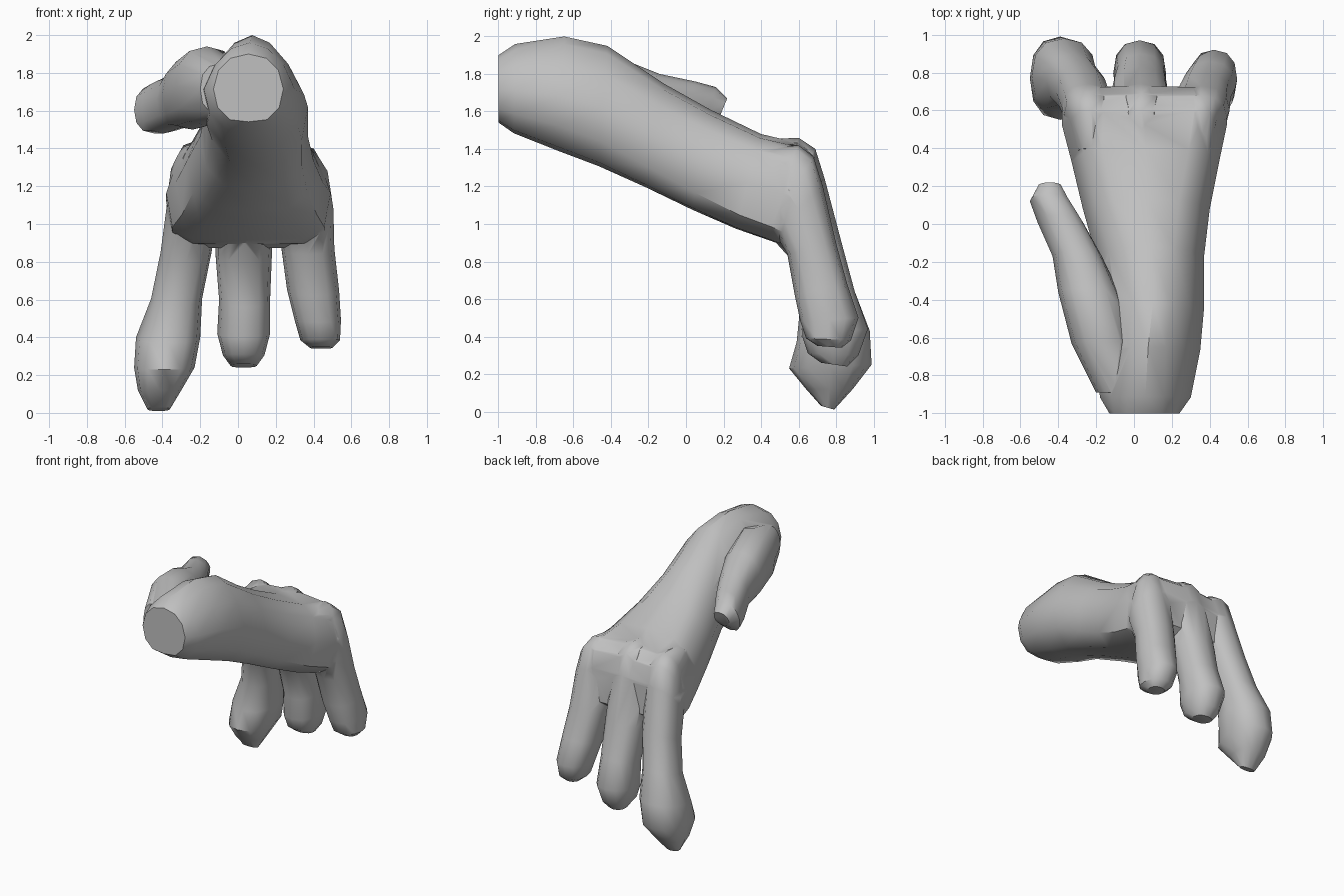
import bpy, bmesh, math
from mathutils import Vector

skin = bpy.data.materials.new("light grey")
skin.diffuse_color = (0.53, 0.53, 0.53, 1)


def loft(name, rings, sides=12, groove=0.0):
    """Skin rings given as (outer y, outer z, inner y, inner z, left x, right x,
    optional squareness power, optional narrowing of the outer half)."""
    bm = bmesh.new()
    loops = []
    for ya, za, yb, zb, xl, xr, *extra in rings:
        power, taper = extra if extra else (0.85, 0.0)
        outer, inner = Vector((0, ya, za)), Vector((0, yb, zb))
        mid, half = (outer + inner) / 2, (outer - inner) / 2
        loop = []
        for i in range(sides):
            a = 2 * math.pi * i / sides
            c, s = (math.copysign(abs(f) ** power, f) for f in (math.cos(a), math.sin(a)))
            if s < -0.95:
                s += groove
            p = mid + half * s
            p.x = (xl + xr) / 2 + c * (1 - taper * max(s, 0)) * (xr - xl) / 2
            loop.append(bm.verts.new(p))
        loops.append(loop)
    for a, b in zip(loops, loops[1:]):
        for i in range(sides):
            j = (i + 1) % sides
            bm.faces.new((a[i], a[j], b[j], b[i]))
    bm.faces.new(loops[0])
    bm.faces.new(loops[-1])
    bmesh.ops.recalc_face_normals(bm, faces=bm.faces)
    mesh = bpy.data.meshes.new(name)
    bm.to_mesh(mesh)
    bm.free()
    mesh.materials.append(skin)
    ob = bpy.data.objects.new(name, mesh)
    bpy.context.collection.objects.link(ob)
    return ob


# Wrist, back of the hand and knuckle block
hand = loft("hand", [
    (-1.00, 1.90, -1.00, 1.53, -0.13, 0.24, 0.90, 0.05),
    (-0.91, 1.96, -0.92, 1.47, -0.18, 0.30, 0.95, 0.25),
    (-0.65, 2.00, -0.68, 1.37, -0.20, 0.35, 0.95, 0.40),
    (-0.42, 1.95, -0.47, 1.29, -0.17, 0.37, 0.90, 0.35),
    (-0.12, 1.75, -0.22, 1.18, -0.20, 0.37, 0.80, 0.25),
    (0.13, 1.61, 0.03, 1.06, -0.27, 0.40, 0.70, 0.18),
    (0.40, 1.48, 0.26, 0.96, -0.33, 0.45, 0.60, 0.12),
    (0.61, 1.43, 0.43, 0.90, -0.38, 0.49, 0.55, 0.10),
    (0.69, 1.36, 0.49, 0.88, -0.38, 0.49, 0.55, 0.10),
    (0.73, 1.24, 0.53, 0.88, -0.36, 0.47, 0.55, 0.10),
    (0.73, 0.98, 0.58, 0.87, -0.34, 0.44, 0.60, 0.0)], groove=0.06)

# Three fingers, from inside the knuckles to the tips
index_finger = loft("index_finger", [
    (0.40, 1.42, 0.36, 1.12, -0.30, -0.14),
    (0.60, 1.44, 0.42, 1.04, -0.34, -0.11),
    (0.69, 1.38, 0.46, 0.98, -0.37, -0.10),
    (0.74, 1.22, 0.49, 0.93, -0.38, -0.11),
    (0.83, 0.90, 0.56, 0.80, -0.41, -0.14),
    (0.90, 0.64, 0.61, 0.57, -0.46, -0.19),
    (0.98, 0.43, 0.59, 0.37, -0.54, -0.20),
    (0.99, 0.25, 0.55, 0.23, -0.55, -0.23),
    (0.89, 0.12, 0.64, 0.12, -0.53, -0.30),
    (0.79, 0.01, 0.72, 0.03, -0.48, -0.36)])

middle_finger = loft("middle_finger", [
    (0.40, 1.45, 0.36, 1.12, -0.04, 0.13),
    (0.60, 1.46, 0.42, 1.04, -0.08, 0.16),
    (0.69, 1.40, 0.45, 0.97, -0.10, 0.18),
    (0.74, 1.24, 0.48, 0.90, -0.12, 0.19),
    (0.83, 0.90, 0.57, 0.80, -0.12, 0.18),
    (0.90, 0.64, 0.62, 0.56, -0.10, 0.17),
    (0.97, 0.44, 0.62, 0.40, -0.11, 0.17),
    (0.92, 0.30, 0.65, 0.31, -0.08, 0.14),
    (0.86, 0.24, 0.72, 0.26, -0.04, 0.10)])

outer_finger = loft("outer_finger", [
    (0.40, 1.40, 0.36, 1.12, 0.26, 0.41),
    (0.60, 1.42, 0.42, 1.05, 0.23, 0.45),
    (0.68, 1.36, 0.45, 1.00, 0.21, 0.49),
    (0.73, 1.20, 0.47, 0.96, 0.20, 0.505),
    (0.80, 0.90, 0.54, 0.84, 0.23, 0.51),
    (0.86, 0.68, 0.58, 0.62, 0.26, 0.535),
    (0.92, 0.50, 0.61, 0.48, 0.30, 0.545),
    (0.88, 0.38, 0.64, 0.39, 0.33, 0.54),
    (0.83, 0.34, 0.70, 0.35, 0.38, 0.50)])

# Thumb lying along the left side
thumb = loft("thumb", [
    (-0.89, 1.85, -0.89, 1.58, -0.20, 0.02),
    (-0.62, 1.94, -0.64, 1.52, -0.33, 0.00),
    (-0.34, 1.88, -0.38, 1.50, -0.40, -0.08),
    (-0.14, 1.80, -0.20, 1.51, -0.43, -0.17),
    (0.05, 1.76, -0.03, 1.48, -0.51, -0.27),
    (0.16, 1.73, 0.08, 1.48, -0.55, -0.34),
    (0.22, 1.67, 0.17, 1.55, -0.51, -0.38)])

# Fuse everything into one skin
bpy.context.view_layer.objects.active = hand
for part in (index_finger, middle_finger, outer_finger, thumb):
    mod = hand.modifiers.new("union", "BOOLEAN")
    mod.operation, mod.solver, mod.object = "UNION", "EXACT", part
    bpy.ops.object.modifier_apply(modifier=mod.name)
    bpy.data.objects.remove(part)

hand.select_set(True)
bpy.ops.object.shade_smooth_by_angle(angle=math.radians(40))
